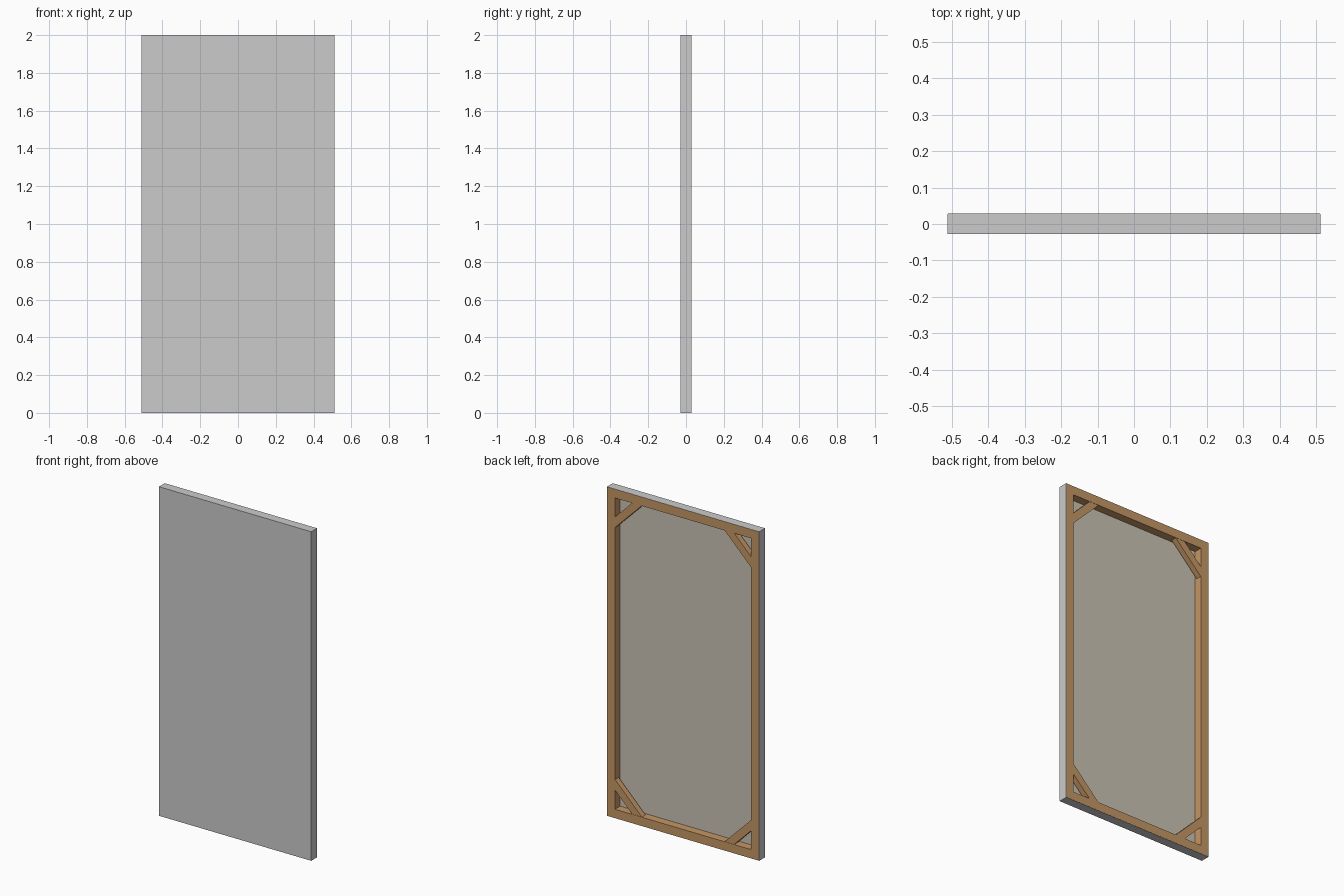
import bpy, bmesh
from mathutils import Vector

if "Cube" in bpy.data.objects:
    bpy.data.objects.remove(bpy.data.objects["Cube"])

HX, HY, H = 0.512, 0.028, 2.0   # half width, half depth, height
T = 0.003                       # cloth thickness
RAIL = 0.054                    # timber face width


def material(name, rgb):
    m = bpy.data.materials.new(name)
    m.diffuse_color = (*rgb, 1)
    m.use_nodes = True
    m.node_tree.nodes["Principled BSDF"].inputs["Base Color"].default_value = m.diffuse_color
    return m


grey = material("painted_grey", (0.60, 0.60, 0.60))
linen = material("raw_linen", (0.60, 0.55, 0.46))
wood = material("pine_wood", (0.56, 0.31, 0.13))


def prism(name, outline, y0, y1, mat):
    """Extrude an x/z outline between two depths."""
    bm = bmesh.new()
    face = bm.faces.new([bm.verts.new((x, y0, z)) for x, z in outline])
    ext = bmesh.ops.extrude_face_region(bm, geom=[face])
    verts = [v for v in ext["geom"] if isinstance(v, bmesh.types.BMVert)]
    bmesh.ops.translate(bm, vec=Vector((0, y1 - y0, 0)), verts=verts)
    bmesh.ops.recalc_face_normals(bm, faces=bm.faces)
    me = bpy.data.meshes.new(name)
    bm.to_mesh(me)
    bm.free()
    ob = bpy.data.objects.new(name, me)
    bpy.context.collection.objects.link(ob)
    me.materials.append(mat)
    return ob


def rect(x0, x1, z0, z1):
    return [(x0, z0), (x1, z0), (x1, z1), (x0, z1)]


# Stretched cloth: front sheet with raw linen behind, and four wrapped edges
prism("canvas_front", rect(-HX, HX, 0, H), -HY, -HY + T, grey)
prism("canvas_lining", rect(-HX + T, HX - T, T, H - T), -HY + T, -HY + 2 * T, linen)
for s, side in ((-1, "left"), (1, "right")):
    a, b = sorted((s * HX, s * (HX - T)))
    prism("canvas_edge_" + side, rect(a, b, 0, H), -HY + T, HY, grey)
prism("canvas_edge_bottom", rect(-HX + T, HX - T, 0, T), -HY + T, HY, grey)
prism("canvas_edge_top", rect(-HX + T, HX - T, H - T, H), -HY + T, HY, grey)

# Stretcher frame with mitred corners, covering the cloth ends at the back
ox, ix = HX - 0.001, HX - RAIL
ob_, ib, it, ot = 0.001, RAIL, H - RAIL, H - 0.001
y0, y1 = -HY + 2 * T, HY + 0.0005
for s, side in ((-1, "left"), (1, "right")):
    prism("frame_stile_" + side,
          [(s * ox, ob_), (s * ox, ot), (s * ix, it), (s * ix, ib)], y0, y1, wood)
prism("frame_rail_bottom", [(-ox, ob_), (ox, ob_), (ix, ib), (-ix, ib)], y0, y1, wood)
prism("frame_rail_top", [(-ox, ot), (ox, ot), (ix, it), (-ix, it)], y0, y1, wood)

# Diagonal corner braces
NEAR, FAR = 0.115, 0.18
for sx in (-1, 1):
    for z, sz, row in ((ib, 1, "bottom"), (it, -1, "top")):
        x = sx * ix
        prism("corner_brace_" + row,
              [(x, z + sz * NEAR), (x, z + sz * FAR),
               (x - sx * FAR, z), (x - sx * NEAR, z)],
              HY - 0.036, HY - 0.001, wood)
